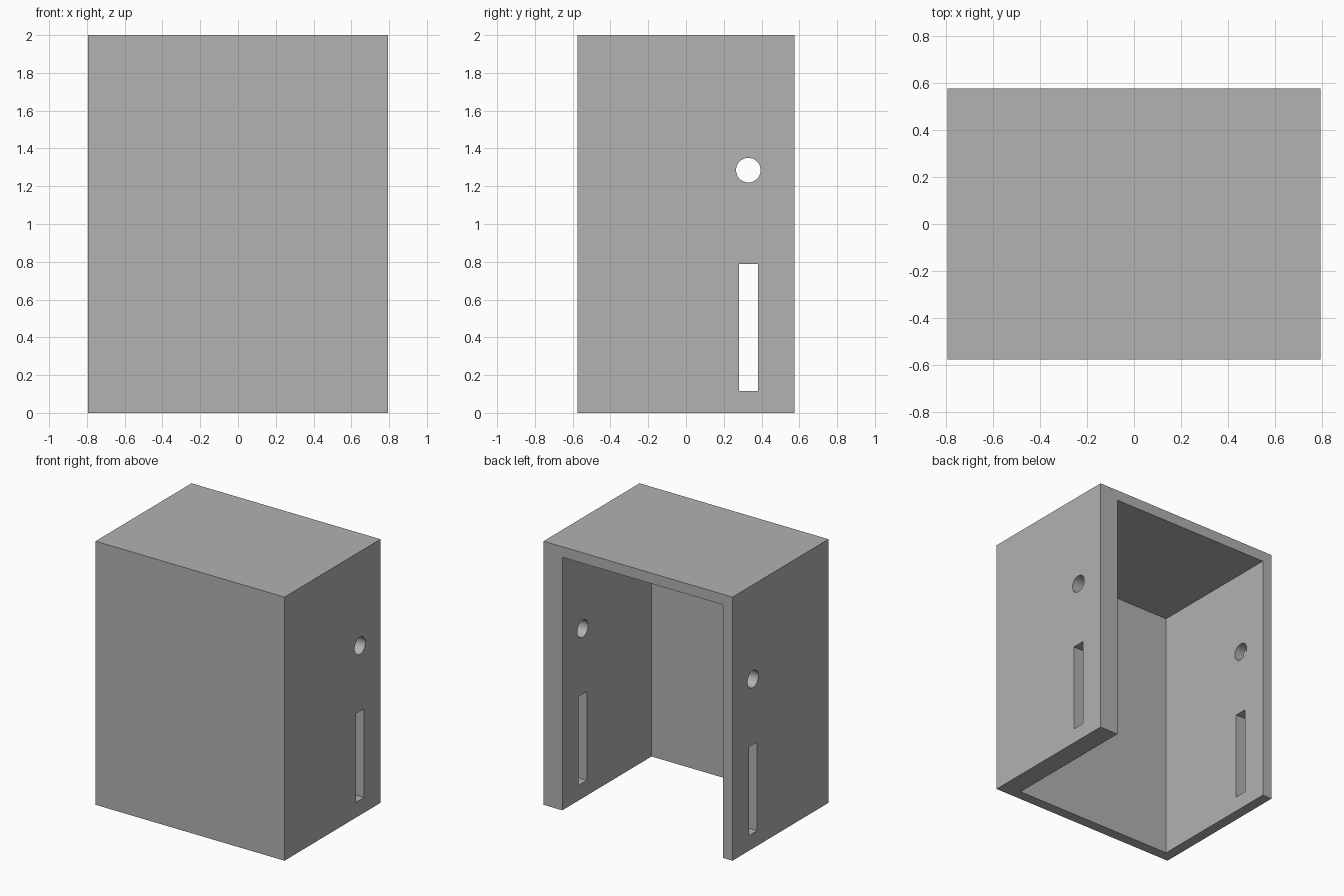
import bpy
import math

cube = bpy.data.objects.get("Cube")
if cube:
    bpy.data.objects.remove(cube, do_unlink=True)

# Overall size and wall thicknesses
HALF_X, HALF_Y, HEIGHT = 0.793, 0.575, 2.0
WALL, THICK_WALL = 0.08, 0.157
HOLE_Y = 0.33

grey = bpy.data.materials.new("plain_grey")
grey.use_nodes = True
colour = (0.445, 0.445, 0.445, 1)
grey.diffuse_color = colour
grey.node_tree.nodes["Principled BSDF"].inputs["Base Color"].default_value = colour


def box(name, low, high):
    """Box between two opposite corners."""
    centre = [(a + b) / 2 for a, b in zip(low, high)]
    bpy.ops.mesh.primitive_cube_add(size=1, location=centre)
    obj = bpy.context.object
    obj.name = name
    obj.scale = [b - a for a, b in zip(low, high)]
    bpy.ops.object.transform_apply(location=True, rotation=False, scale=True)
    obj.data.materials.append(grey)
    return obj


def cut(target, cutter):
    """Subtract the cutter from the target and remove it."""
    cutter.hide_render = True
    mod = target.modifiers.new("cut", 'BOOLEAN')
    mod.operation = 'DIFFERENCE'
    mod.solver = 'EXACT'
    mod.object = cutter
    bpy.ops.object.select_all(action='DESELECT')
    target.select_set(True)
    bpy.context.view_layer.objects.active = target
    bpy.ops.object.modifier_apply(modifier=mod.name)
    bpy.data.objects.remove(cutter, do_unlink=True)


# Outer shell
housing = box("housing", (-HALF_X, -HALF_Y, 0), (HALF_X, HALF_Y, HEIGHT))

# Cavity, open at the back and the bottom
cut(housing, box("cavity_cutter",
                 (-HALF_X + WALL, -HALF_Y + WALL, -1),
                 (HALF_X - THICK_WALL, HALF_Y + 1, HEIGHT - WALL)))

# Tall slot through both side walls
cut(housing, box("slot_cutter",
                 (-1, HOLE_Y - 0.05, 0.115), (1, HOLE_Y + 0.05, 0.788)))

# Round hole through both side walls
bpy.ops.mesh.primitive_cylinder_add(vertices=48, radius=0.065, depth=2,
                                    location=(0, HOLE_Y, 1.285),
                                    rotation=(0, math.pi / 2, 0))
hole = bpy.context.object
hole.name = "hole_cutter"
hole.data.materials.append(grey)
cut(housing, hole)

bpy.ops.object.shade_smooth_by_angle(angle=math.radians(30))
